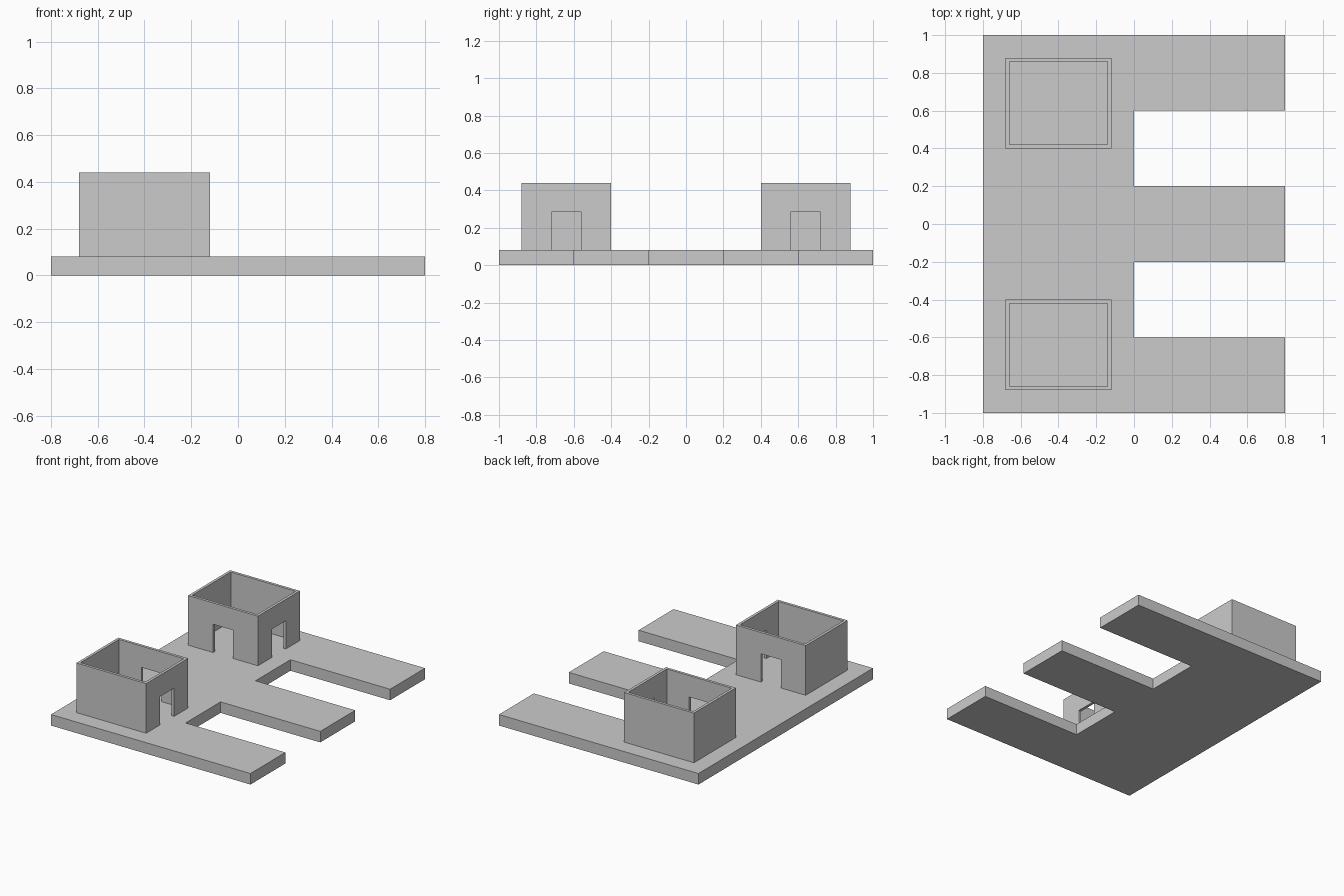
import bpy, bmesh

if "Cube" in bpy.data.objects:
    bpy.data.objects.remove(bpy.data.objects["Cube"])

SLAB = 0.08          # slab thickness
TOP = 0.44           # wall top
WALL = 0.02          # wall thickness
DOOR_W, DOOR_TOP = 0.16, 0.285


def new_object(name, bm):
    bmesh.ops.recalc_face_normals(bm, faces=bm.faces)
    mesh = bpy.data.meshes.new(name)
    bm.to_mesh(mesh)
    bm.free()
    obj = bpy.data.objects.new(name, mesh)
    bpy.context.collection.objects.link(obj)
    return obj


def prism(name, points, z0, z1):
    bm = bmesh.new()
    face = bm.faces.new([bm.verts.new((x, y, z0)) for x, y in points])
    up = bmesh.ops.extrude_face_region(bm, geom=[face])["geom"]
    verts = [v for v in up if isinstance(v, bmesh.types.BMVert)]
    bmesh.ops.translate(bm, verts=verts, vec=(0, 0, z1 - z0))
    # the starting face is kept by the extrusion, closing the bottom
    return new_object(name, bm)


def box(name, x0, x1, y0, y1, z0, z1):
    return prism(name, [(x0, y0), (x1, y0), (x1, y1), (x0, y1)], z0, z1)


def cut(obj, cutter):
    mod = obj.modifiers.new("cut", 'BOOLEAN')
    mod.operation = 'DIFFERENCE'
    mod.solver = 'EXACT'
    mod.object = cutter
    bpy.context.view_layer.objects.active = obj
    bpy.ops.object.modifier_apply(modifier=mod.name)
    bpy.data.objects.remove(cutter)


# E-shaped base slab with three fingers
prism("base_slab", [(-0.8, -1), (0.8, -1), (0.8, -0.6), (0, -0.6), (0, -0.2),
                    (0.8, -0.2), (0.8, 0.2), (0, 0.2), (0, 0.6), (0.8, 0.6),
                    (0.8, 1), (-0.8, 1)], 0, SLAB)


# Open-topped room: one door to the right, one facing the other room
def room(name, side):
    x0, x1 = -0.68, -0.12
    y0, y1 = sorted((side * 0.40, side * 0.88))
    cx, cy, h = (x0 + x1) / 2, (y0 + y1) / 2, DOOR_W / 2
    walls = box(name, x0, x1, y0, y1, SLAB, TOP)
    cut(walls, box("inside", x0 + WALL, x1 - WALL, y0 + WALL, y1 - WALL, 0, 0.6))
    cut(walls, box("right_door", x1 - 0.1, x1 + 0.1, cy - h, cy + h, 0, DOOR_TOP))
    ya, yb = sorted((side * 0.3, side * 0.5))
    cut(walls, box("inner_door", cx - h, cx + h, ya, yb, 0, DOOR_TOP))


room("front_room", -1)
room("rear_room", 1)
